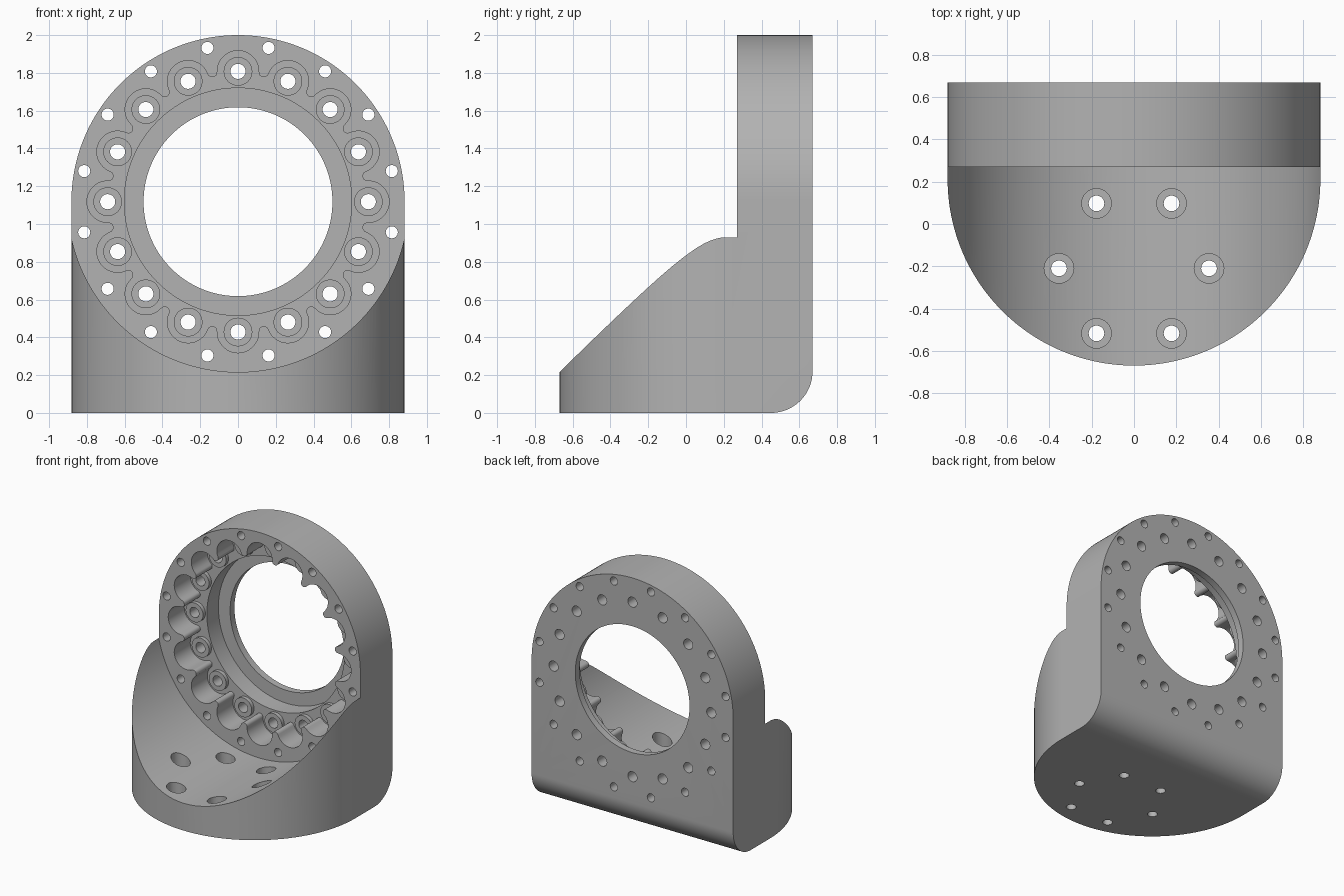
import bpy, bmesh
from math import sin, cos, pi, radians, hypot, atan2
from mathutils import Vector

cube = bpy.data.objects.get("Cube")
if cube:
    bpy.data.objects.remove(cube, do_unlink=True)

R, ZC = 0.882, 1.118             # arch radius and height of its centre
FRONT, BACK = 0.27, 0.67         # faces of the upright plate
COUNT, BOLT_R = 16, 0.69         # bolt circle

grey = bpy.data.materials.new("machined grey")
grey.use_nodes = True
grey.diffuse_color = (0.45, 0.45, 0.45, 1)
grey.node_tree.nodes["Principled BSDF"].inputs["Base Color"].default_value = grey.diffuse_color


def arc(cx, cy, r, a0, a1, n):
    """Points along an arc, angles in degrees."""
    return [(cx + r * cos(radians(a0 + (a1 - a0) * i / n)),
             cy + r * sin(radians(a0 + (a1 - a0) * i / n))) for i in range(n + 1)]


def prism(name, outlines, axis, lo, hi):
    """Extrude closed 2D outlines along an axis into one object."""
    place = {"x": lambda u, v, w: (w, u, v),
             "y": lambda u, v, w: (u, w, v),
             "z": lambda u, v, w: (u, v, w)}[axis]
    bm = bmesh.new()
    for pts in outlines:
        a = [bm.verts.new(place(u, v, lo)) for u, v in pts]
        b = [bm.verts.new(place(u, v, hi)) for u, v in pts]
        bm.faces.new(a)
        bm.faces.new(b[::-1])
        for i in range(len(a)):
            j = (i + 1) % len(a)
            bm.faces.new((a[i], b[i], b[j], a[j]))
    bmesh.ops.recalc_face_normals(bm, faces=bm.faces)
    me = bpy.data.meshes.new(name)
    bm.to_mesh(me)
    bm.free()
    ob = bpy.data.objects.new(name, me)
    me.materials.append(grey)
    bpy.context.collection.objects.link(ob)
    return ob


def circle(cx, cy, r, n=32):
    return arc(cx, cy, r, 0, 360, n)[:-1]


def ring(radius, hole, offset=0.0):
    """Circles spaced evenly round the arch centre."""
    return [circle(radius * cos(a), ZC + radius * sin(a), hole)
            for a in (2 * pi * (i + offset) / COUNT for i in range(COUNT))]


def combine(target, cutter, operation):
    """Apply a boolean and discard the helper."""
    mod = target.modifiers.new("cut", "BOOLEAN")
    mod.operation, mod.object, mod.solver = operation, cutter, "EXACT"
    bpy.context.view_layer.objects.active = target
    bpy.ops.object.modifier_apply(modifier=mod.name)
    bpy.data.objects.remove(cutter, do_unlink=True)


def scallop(lobe=0.11, tip=0.672):
    """Pocket outline: round lobes joined by rounded teeth."""
    half = pi / COUNT
    d, mid = BOLT_R * sin(half), BOLT_R * cos(half)
    k = tip - mid                                     # tooth circle tangent to both lobes
    q = (d * d + k * k - lobe * lobe) / (2 * (lobe - k))
    t = tip + q
    pts = []
    for i in range(COUNT):
        a = 2 * half * i
        # direction from lobe centre to tooth centre, in the lobe's frame
        to_tooth = atan2(t * sin(half), t * cos(half) - BOLT_R)
        deg = to_tooth * 180 / pi
        cx, cy = BOLT_R * cos(a), ZC + BOLT_R * sin(a)
        base = a * 180 / pi
        pts += arc(cx, cy, lobe, base - deg, base + deg, 18)
        b = a + half
        tx, ty = t * cos(b), ZC + t * sin(b)
        start = base + deg + 180
        end = 2 * (b * 180 / pi + 180) - start        # mirror about the tooth axis
        pts += arc(tx, ty, q, start, end, 8)[1:-1]
    return pts


# Body: arch seen from the front, D seen from above, rounded lower back edge
body = prism("motor_bracket", [[(-R, 0), (R, 0)] + arc(0, ZC, R, 0, 180, 96)], "y", -0.8, BACK)
plan = prism("plan_helper", [[(1, 1), (-1, 1), (-1, 0.212), (-R, 0.212)]
             + arc(0, 0.212, R, 180, 360, 96)[1:] + [(1, 0.212)]], "z", -0.1, 2.1)
combine(body, plan, "INTERSECT")
side = prism("side_helper", [[(-1, 0), (-1, 2.1), (BACK + 0.1, 2.1), (BACK + 0.1, 0.22)]
             + arc(BACK - 0.22, 0.22, 0.22, 0, -90, 20)], "x", -1.1, 1.1)
combine(body, side, "INTERSECT")

# Round sweep that leaves the cradle in front of the plate
combine(body, prism("sweep", [circle(0, ZC, 0.902, 192)], "y", -1, FRONT), "DIFFERENCE")

# Scalloped pocket, stepped bore and window
combine(body, prism("pocket", [scallop()], "y", FRONT - 0.1, FRONT + 0.2), "DIFFERENCE")
combine(body, prism("bore", [circle(0, ZC, 0.602, 128)], "y", FRONT, BACK - 0.055), "DIFFERENCE")
combine(body, prism("window", [circle(0, ZC, 0.5, 128)], "y", FRONT, BACK + 0.1), "DIFFERENCE")

# Raised bolt seats, then both rings of through holes
combine(body, prism("seats", ring(BOLT_R, 0.076), "y", FRONT + 0.17, FRONT + 0.22), "UNION")
combine(body, prism("bolt_holes", ring(BOLT_R, 0.04), "y", FRONT - 0.1, BACK + 0.1), "DIFFERENCE")
combine(body, prism("rim_holes", ring(0.83, 0.032, 0.5), "y", FRONT - 0.1, BACK + 0.1), "DIFFERENCE")

# Six counterbored mounting holes in the base
spots = [(0.355 * cos(i * pi / 3), -0.21 + 0.355 * sin(i * pi / 3)) for i in range(6)]
combine(body, prism("counterbores", [circle(x, y, 0.07) for x, y in spots], "z", 0.12, 0.6), "DIFFERENCE")
combine(body, prism("mount_holes", [circle(x, y, 0.037) for x, y in spots], "z", -0.1, 0.6), "DIFFERENCE")

# Smooth curved walls, crisp edges
bpy.ops.object.select_all(action="DESELECT")
body.select_set(True)
bpy.context.view_layer.objects.active = body
bpy.ops.object.shade_smooth_by_angle(angle=radians(30))
